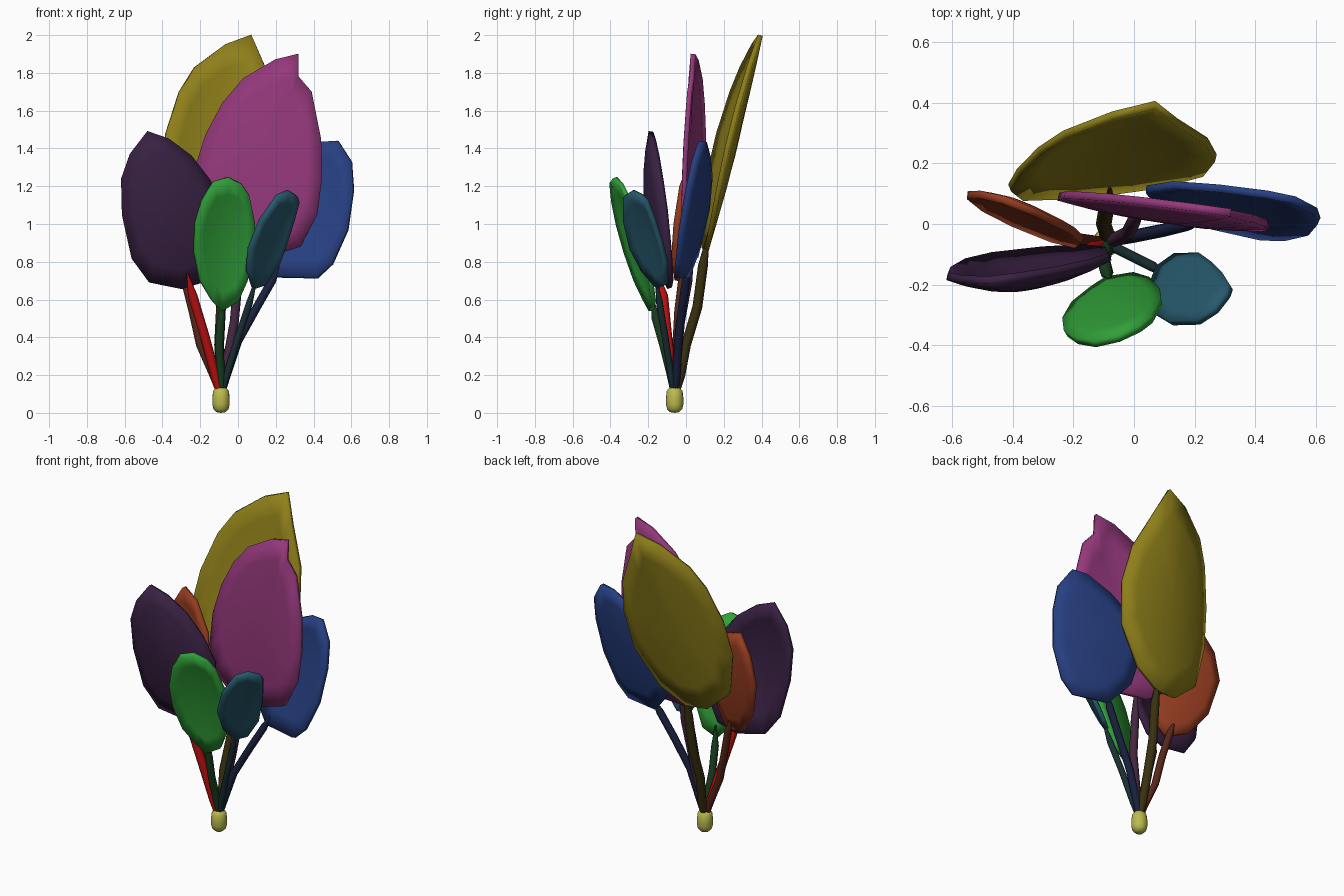
import bpy, bmesh, math
from mathutils import Vector


def material(name, rgb):
    m = bpy.data.materials.new(name)
    m.diffuse_color = (*rgb, 1)
    return m


def finish(name, bm, mat, angle=40):
    bmesh.ops.recalc_face_normals(bm, faces=bm.faces)
    me = bpy.data.meshes.new(name)
    bm.to_mesh(me)
    bm.free()
    ob = bpy.data.objects.new(name, me)
    bpy.context.collection.objects.link(ob)
    me.materials.append(mat)
    bpy.context.view_layer.objects.active = ob
    ob.select_set(True)
    bpy.ops.object.shade_smooth_by_angle(angle=math.radians(angle))
    ob.select_set(False)
    return ob


# Leaf blade: outline seen from the front, laid on a tilted plane, cupped and bent
def leaf(name, outline, plane, cup, rgb, bend=0, thick=0.026):
    x0, z0, y0, sx, sz = plane
    n = len(outline)
    cx = sum(p[0] for p in outline) / n
    cz = sum(p[1] for p in outline) / n
    bm = bmesh.new()

    def vert(x, z, t):
        y = y0 + sx * (x - x0) + sz * (z - z0) + bend * (z - z0) ** 2
        return bm.verts.new((x, y + cup * (t * t - 0.5), z))

    mid = vert(cx, cz, 0)
    rings = [[vert(cx + (x - cx) * t, cz + (z - cz) * t, t) for x, z in outline]
             for t in (0.25, 0.5, 0.75, 1)]
    for i in range(n):
        j = (i + 1) % n
        bm.faces.new((mid, rings[0][i], rings[0][j]))
        for a, b in zip(rings, rings[1:]):
            bm.faces.new((a[i], b[i], b[j], a[j]))
    ob = finish(name, bm, material(name, rgb))
    s = ob.modifiers.new("thickness", 'SOLIDIFY')
    s.thickness = thick
    s.offset = 0


# Stem: tapering eight-sided tube ending in a point against its leaf
def stem(name, pts, rgb, radius=0.024):
    pts = [Vector((-0.09, -0.06, 0.09))] + [Vector(p) for p in pts]
    bm = bmesh.new()
    rings = []
    for k, p in enumerate(pts):
        d = (pts[min(k + 1, len(pts) - 1)] - pts[max(k - 1, 0)]).normalized()
        u = d.cross(Vector((0, 1, 0))).normalized()
        v = d.cross(u)
        r = 0.004 if k == len(pts) - 1 else radius * (0.8 if k == 0 else 1)
        rings.append([bm.verts.new(p + r * (u * math.cos(a) + v * math.sin(a)))
                      for a in [i * math.tau / 8 for i in range(8)]])
    for a, b in zip(rings, rings[1:]):
        for i in range(8):
            bm.faces.new((a[i], a[i - 1], b[i - 1], b[i]))
    bm.faces.new(rings[0])
    bm.faces.new(rings[-1])
    finish(name, bm, material(name, rgb), 60)


# Leaf blades
leaf("olive_leaf", [(.07, 2), (-.07, 1.95), (-.23, 1.83), (-.31, 1.7), (-.38, 1.48),
     (-.41, 1.25), (-.37, 1.0), (-.22, .87), (-.08, .86), (.08, .95), (.23, 1.16),
     (.27, 1.4), (.24, 1.62), (.14, 1.84)],
     (-.1, .86, .14, .1, .05), -.07, (.27, .21, .01), bend=.165)
leaf("magenta_leaf", [(.32, 1.9), (.2, 1.87), (.03, 1.77), (-.08, 1.64), (-.17, 1.47),
     (-.23, 1.28), (-.25, 1.08), (-.2, .92), (-.06, .82), (.12, .81), (.33, .88),
     (.42, 1.05), (.445, 1.25), (.44, 1.45), (.39, 1.7), (.32, 1.78)],
     (-.25, 1.2, .08, -.15, .04), .03, (.3, .04, .2))
leaf("blue_leaf", [(.53, 1.44), (.44, 1.435), (.28, 1.36), (.13, 1.25), (.04, 1.08),
     (.08, .86), (.2, .72), (.42, .715), (.5, .79), (.58, .97), (.61, 1.18), (.6, 1.33)],
     (.3, .72, 0, -.22, .2), -.03, (.02, .05, .22))
leaf("purple_leaf", [(-.48, 1.49), (-.57, 1.37), (-.615, 1.24), (-.61, 1.05),
     (-.56, .82), (-.47, .695), (-.3, .66), (-.17, .7), (-.09, .85), (-.08, 1.08),
     (-.15, 1.23), (-.25, 1.36), (-.37, 1.45)],
     (-.3, .7, -.125, .09, -.1), .07, (.04, .015, .055))
leaf("orange_leaf", [(-.43, 1.39), (-.51, 1.27), (-.55, 1.1), (-.5, .88), (-.4, .74),
     (-.27, .7), (-.19, .8), (-.17, 1.0), (-.2, 1.2), (-.32, 1.35)],
     (-.55, 1.1, .11, -.37, .1), -.03, (.3, .045, .015))
leaf("green_leaf", [(-.05, 1.245), (-.13, 1.22), (-.19, 1.12), (-.225, 1.0), (-.23, .85),
     (-.2, .7), (-.14, .6), (-.09, .54), (0, .59), (.05, .7), (.085, .87), (.09, 1.0),
     (.06, 1.15), (.02, 1.21)],
     (-.08, .55, -.17, .32, -.29), -.03, (.03, .35, .04))
leaf("teal_leaf", [(.27, 1.175), (.21, 1.15), (.12, 1.02), (.06, .87), (.05, .75),
     (.08, .66), (.14, .68), (.22, .8), (.26, .91), (.295, 1.02), (.32, 1.12), (.31, 1.15)],
     (.17, .9, -.2, .9, -.6), -.02, (.02, .1, .15))

# Stems
stem("olive_stem", [(-.09, -.03, .2), (-.1, 0, .36), (-.09, .06, .56),
     (-.08, .09, .78), (-.08, .12, .96)], (.04, .03, .005), .026)
stem("magenta_stem", [(-.06, -.05, .26), (-.02, -.03, .48), (.0, .01, .7),
     (.02, .04, .88)], (.06, .02, .05))
stem("blue_stem", [(-.06, -.05, .2), (.0, -.04, .38), (.1, -.02, .56),
     (.18, .0, .7), (.23, .02, .8)], (.01, .015, .05), .022)
stem("purple_stem", [(-.12, -.075, .2), (-.18, -.1, .42), (-.24, -.12, .62),
     (-.27, -.15, .74)], (.5, .005, .005), .025)
stem("orange_stem", [(-.13, -.06, .2), (-.2, -.05, .36), (-.24, -.04, .54),
     (-.28, -.02, .7), (-.31, -.01, .8)], (.1, .02, .01), .022)
stem("green_stem", [(-.09, -.08, .2), (-.1, -.12, .36), (-.09, -.16, .5),
     (-.08, -.18, .62)], (.01, .05, .015), .022)
stem("teal_stem", [(-.06, -.08, .2), (0, -.11, .4), (.06, -.14, .58),
     (.1, -.16, .72)], (.01, .03, .035), .018)

# Base bulb: rounded bottom, slightly narrowed top
profile = [(.0, .01), (.024, .014), (.04, .03), (.046, .055), (.046, .09),
           (.042, .125), (.03, .142), (.0, .146)]
bm = bmesh.new()
vs = [bm.verts.new((r, 0, z - .01)) for r, z in profile]
es = [bm.edges.new(e) for e in zip(vs, vs[1:])]
bmesh.ops.spin(bm, geom=vs + es, cent=(0, 0, 0), axis=(0, 0, 1),
               angle=math.tau, steps=16)
bmesh.ops.remove_doubles(bm, verts=bm.verts, dist=.0005)
bmesh.ops.translate(bm, verts=bm.verts, vec=(-.09, -.06, 0))
finish("base_bulb", bm, material("base_bulb", (.5, .5, .08)), 60)
